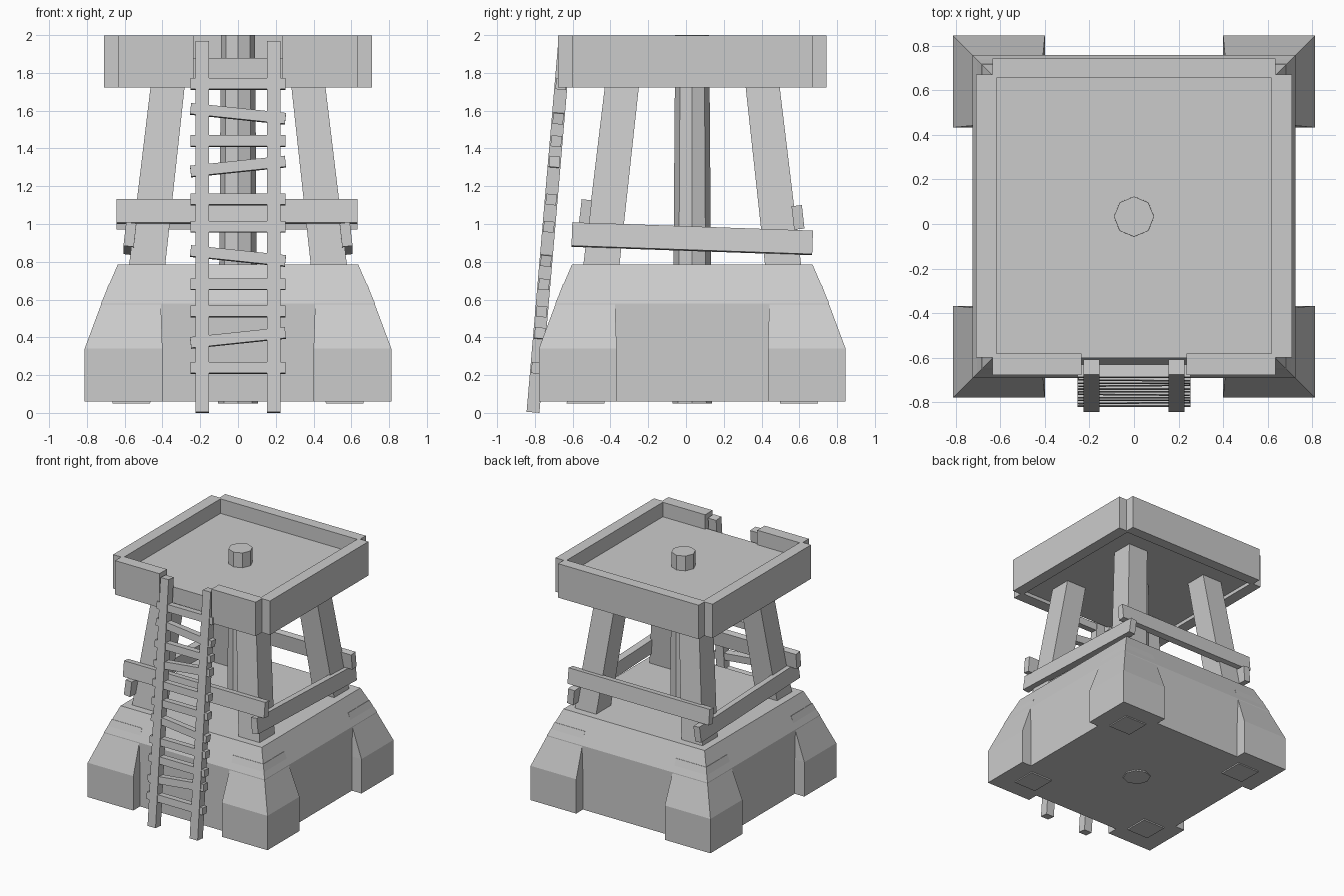
import bpy, bmesh
from math import radians, atan2, sqrt
from mathutils import Matrix, Vector

if "Cube" in bpy.data.objects:
    bpy.data.objects.remove(bpy.data.objects["Cube"])

CY = 0.033  # tower axis in y


def make_object(name, bm):
    bmesh.ops.recalc_face_normals(bm, faces=bm.faces)
    me = bpy.data.meshes.new(name)
    bm.to_mesh(me)
    bm.free()
    ob = bpy.data.objects.new(name, me)
    bpy.context.collection.objects.link(ob)
    return ob


def box(name, center, size, rot=None):
    bm = bmesh.new()
    bmesh.ops.create_cube(bm, size=1)
    m = Matrix.Translation(center) @ (rot or Matrix()) @ Matrix.Diagonal((*size, 1))
    bm.transform(m)
    return make_object(name, bm)


def loft(name, sections):
    """Stack rectangles (x0, x1, y0, y1, z) into one closed solid."""
    bm = bmesh.new()
    rings = [[bm.verts.new(p) for p in
              ((x0, y0, z), (x1, y0, z), (x1, y1, z), (x0, y1, z))]
             for x0, x1, y0, y1, z in sections]
    for a, b in zip(rings, rings[1:]):
        for i in range(4):
            j = (i + 1) % 4
            bm.faces.new((a[i], a[j], b[j], b[i]))
    bm.faces.new(rings[0])
    bm.faces.new(rings[-1])
    return make_object(name, bm)


def corner_rect(sx, sy, inner, outer, z):
    xs = sorted((sx * inner, sx * outer))
    ys = sorted((CY + sy * inner, CY + sy * outer))
    return (*xs, *ys, z)


# Stone base with chamfered top
loft("stone_base", [(-h, h, CY - h, CY + h, z)
                    for h, z in ((0.725, 0.06), (0.725, 0.58), (0.637, 0.785))])

# Corner buttresses and leaning legs
for sx, fx in ((-1, "left"), (1, "right")):
    for sy, fy in ((-1, "front"), (1, "back")):
        loft(f"{fy}_{fx}_buttress",
             [corner_rect(sx, sy, i, o, z) for i, o, z in
              ((0.40, 0.812, 0.06), (0.40, 0.812, 0.34), (0.412, 0.685, 0.68))])
        loft(f"{fy}_{fx}_leg",
             [corner_rect(sx, sy, i, o, z) for i, o, z in
              ((0.465, 0.665, 0.05), (0.28, 0.46, 1.75))])

# Central octagonal post
bm = bmesh.new()
bmesh.ops.create_cone(bm, cap_ends=True, segments=8, radius1=0.105, radius2=0.09, depth=1.95)
bm.transform(Matrix.Translation((0, CY, 1.025)))
make_object("central_post", bm)

# Braces nailed to the legs
LEAN = radians(6.5)
box("front_brace", (-0.006, -0.532, 1.066), (1.275, 0.055, 0.125), Matrix.Rotation(-LEAN, 4, 'X'))
box("back_brace", (-0.006, 0.593, 1.035), (1.275, 0.055, 0.125), Matrix.Rotation(LEAN, 4, 'X'))
for s, side in ((-1, "left"), (1, "right")):
    rot = Matrix.Rotation(radians(-2), 4, 'X') @ Matrix.Rotation(-s * LEAN, 4, 'Y')
    box(f"{side}_brace", (s * 0.572, 0.033, 0.922), (0.055, 1.275, 0.125), rot)

# Platform floor and parapet boards, with a gap at the ladder
box("platform_floor", (0, 0.033, 1.815), (1.26, 1.266, 0.13))
box("back_parapet", (0, 0.699, 1.86), (1.27, 0.088, 0.277))
for s, side in ((-1, "left"), (1, "right")):
    box(f"{side}_parapet", (s * 0.663, 0.035, 1.86), (0.092, 1.27, 0.277))
    box(f"front_{side}_parapet", (s * 0.435, -0.63, 1.86), (0.40, 0.096, 0.277))

# Leaning ladder: stiles then uneven rungs
foot, top = Vector((0, -0.81, 0.003)), Vector((0, -0.642, 1.967))
tilt = Matrix.Rotation(-atan2(top.y - foot.y, top.z - foot.z), 4, 'X')
for s, side in ((-1, "left"), (1, "right")):
    box(f"{side}_ladder_stile", (foot + top) / 2 + Vector((s * 0.19, 0, 0)),
        (0.072, 0.068, (top - foot).length), tilt)

rungs = [(0.235, 0), (0.395, 1), (0.535, 0), (0.68, 0), (0.83, -1), (0.985, 0),
         (1.13, 0), (1.305, 1), (1.44, 0), (1.585, -1), (1.743, 0)]
for n, (z, lean) in enumerate(rungs):
    p = foot.lerp(top, z / 1.97)
    box(f"ladder_rung_{n + 1}", p, (0.505, 0.056, 0.058),
        tilt @ Matrix.Rotation(-lean * radians(6), 4, 'Y'))
